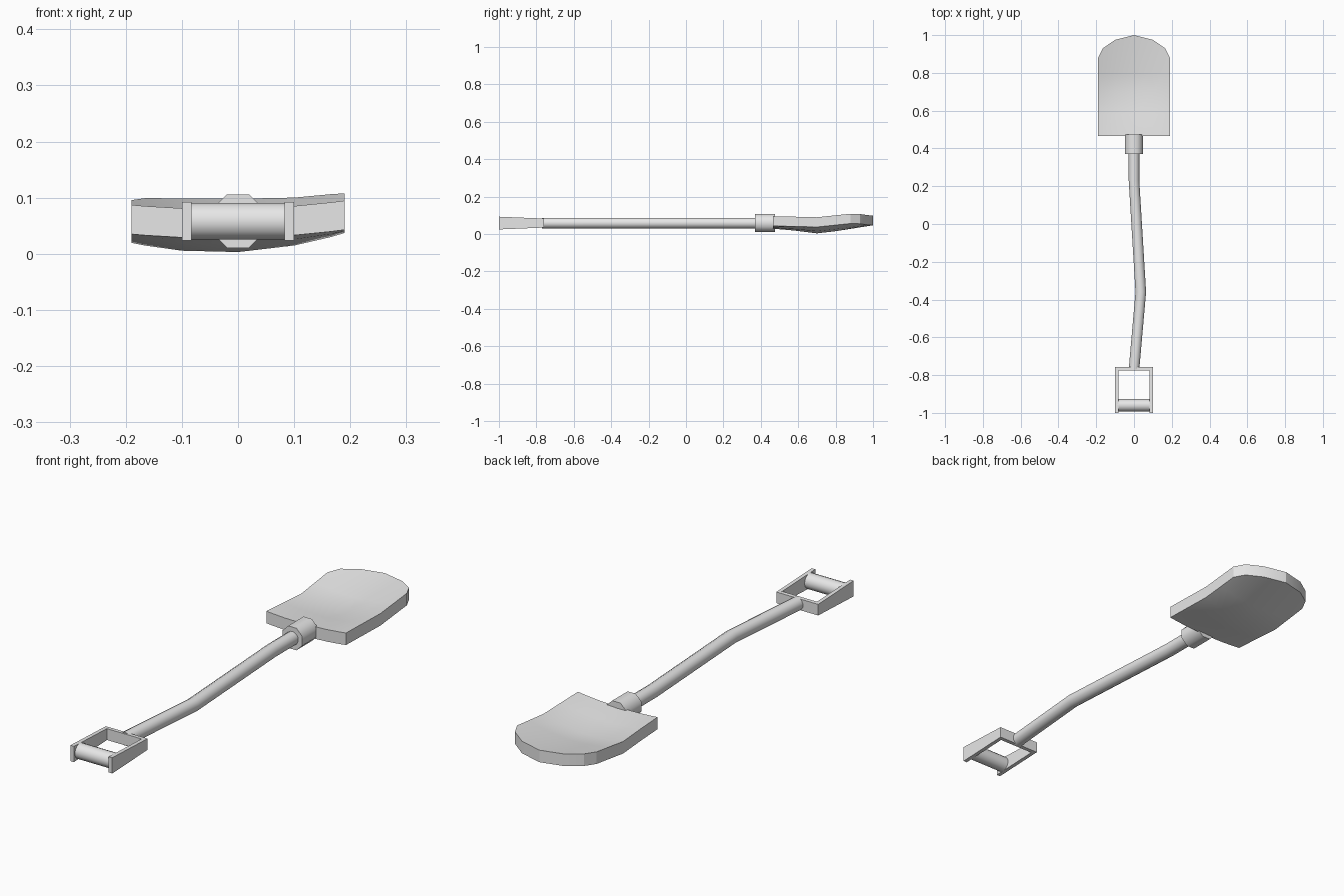
import bpy, bmesh
from math import sin, cos, pi, radians

cube = bpy.data.objects.get("Cube")
if cube:
    bpy.data.objects.remove(cube, do_unlink=True)

grey = bpy.data.materials.new("light grey")
grey.use_nodes = True
colour = (0.8, 0.8, 0.8, 1)
grey.diffuse_color = colour
grey.node_tree.nodes["Principled BSDF"].inputs["Base Color"].default_value = colour

MID_Z = 0.058  # height of the shaft axis


def finish(name, bm, angle=50):
    bmesh.ops.recalc_face_normals(bm, faces=bm.faces)
    mesh = bpy.data.meshes.new(name)
    bm.to_mesh(mesh)
    bm.free()
    mesh.materials.append(grey)
    obj = bpy.data.objects.new(name, mesh)
    bpy.context.collection.objects.link(obj)
    bpy.ops.object.select_all(action='DESELECT')
    obj.select_set(True)
    bpy.context.view_layer.objects.active = obj
    bpy.ops.object.shade_smooth_by_angle(angle=radians(angle))
    return obj


def tube(name, path, radius, sides, along_x=False):
    """Sweep a regular polygon through (offset, distance) points."""
    bm = bmesh.new()
    rings = []
    for centre, d in path:
        ring = []
        for i in range(sides):
            a = 2 * pi * (i + 0.5) / sides
            u, v = centre + radius * cos(a), MID_Z + radius * sin(a)
            ring.append(bm.verts.new((d, u, v) if along_x else (u, d, v)))
        rings.append(ring)
    for a, b in zip(rings, rings[1:]):
        for i in range(sides):
            j = (i + 1) % sides
            bm.faces.new((a[i], a[j], b[j], b[i]))
    bm.faces.new(rings[0])
    bm.faces.new(rings[-1])
    return finish(name, bm)


def bar(name, x0, x1, y0, y1, h0, h1):
    """Box whose height changes from h0 at y0 to h1 at y1."""
    bm = bmesh.new()
    bmesh.ops.create_cube(bm, size=1)
    for v in bm.verts:
        h = h0 if v.co.y < 0 else h1
        v.co = (x0 if v.co.x < 0 else x1,
                y0 if v.co.y < 0 else y1,
                MID_Z + h * v.co.z)
    return finish(name, bm, 20)


# Bent shaft and the socket that joins it to the blade
tube("shaft", [(0, 0.44), (0, 0.23), (0.036, -0.36), (0, -0.77)], 0.029, 12)
tube("socket", [(0, 0.37), (0, 0.475)], 0.0515, 8)

# Handle frame and grip
bar("handle_crossbar", -0.1, 0.1, -0.775, -0.758, 0.049, 0.048)
for side, x in (("right", -0.1), ("left", 0.083)):
    bar("handle_side_" + side, x, x + 0.017, -1.0, -0.758, 0.068, 0.048)
tube("grip", [(-0.96, -0.09), (-0.96, 0.09)], 0.033, 16, along_x=True)

# Dished, slightly twisted blade: y, centre height, dish, twist
sections = [(0.465, 0.028, 0.3, 0.02), (0.58, 0.018, 0.45, 0.03),
            (0.7, 0.003, 0.7, 0.046), (0.9, 0.026, 0.72, 0.03),
            (1.0, 0.046, 0.6, 0.0)]


def blade_z(x, y):
    for a, b in zip(sections, sections[1:]):
        if y <= b[0] + 1e-6:
            t = (y - a[0]) / (b[0] - a[0])
            z, dish, twist = (p + (q - p) * t for p, q in zip(a[1:], b[1:]))
            return z + dish * x * x + twist * x
    return sections[-1][1]


half = [(0.19, 0.88), (0.165, 0.93), (0.1, 0.975)]
columns = [(-x, y) for x, y in half] + [(0, 1.0)] + half[::-1]
bm = bmesh.new()
grid = []
for x, tip in columns:
    ys = [0.465, 0.58, 0.7, 0.8, tip]
    grid.append([bm.verts.new((x, y, blade_z(x, y))) for y in ys])
for a, b in zip(grid, grid[1:]):
    for i in range(len(a) - 1):
        bm.faces.new((a[i], b[i], b[i + 1], a[i + 1]))
ext = bmesh.ops.extrude_face_region(bm, geom=bm.faces[:], use_keep_orig=True)
top = [g for g in ext["geom"] if isinstance(g, bmesh.types.BMVert)]
bmesh.ops.translate(bm, verts=top, vec=(0, 0, 0.052))
finish("blade", bm, 24)
